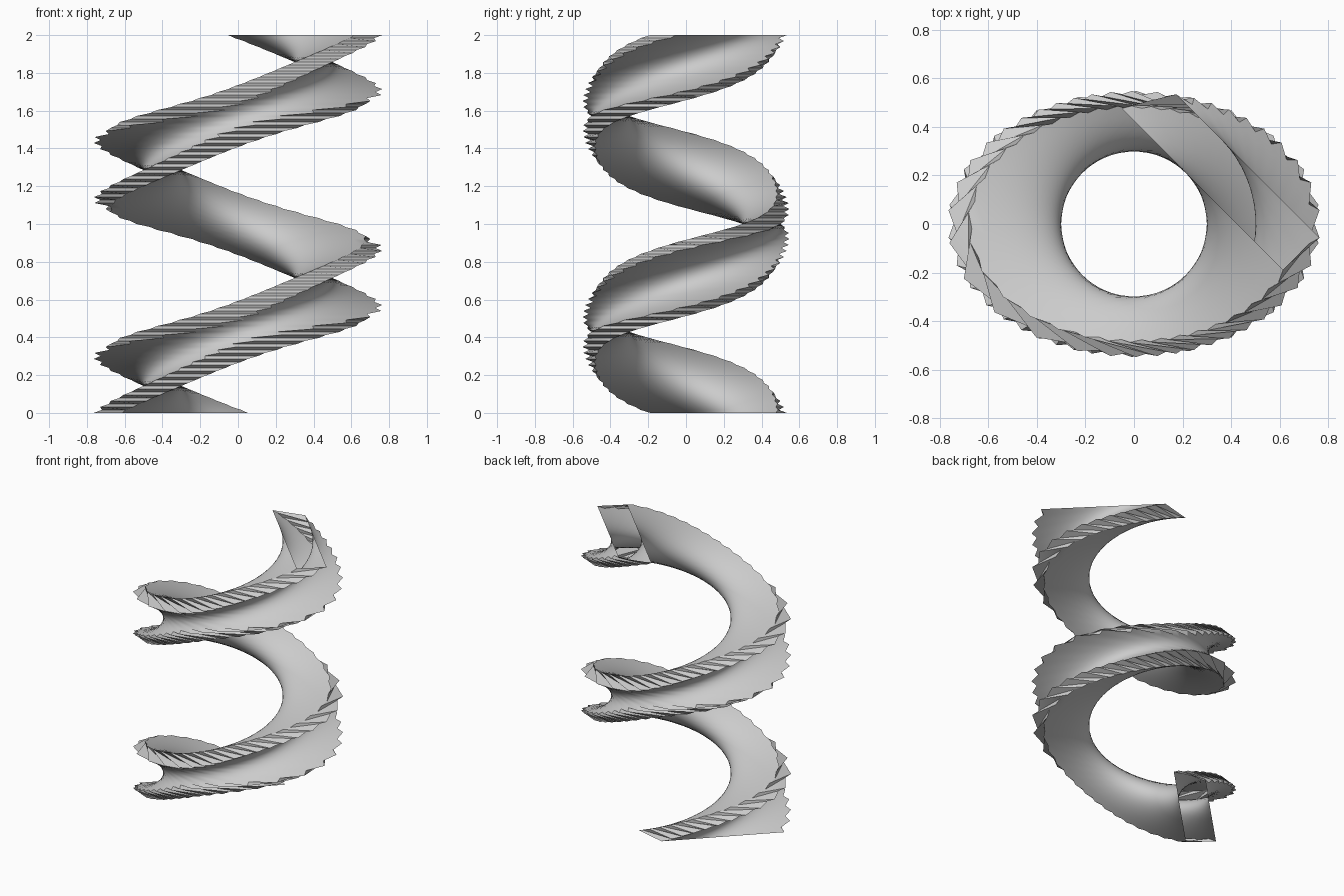
import bpy, bmesh
from math import sin, cos, sqrt, radians

if "Cube" in bpy.data.objects:
    bpy.data.objects.remove(bpy.data.objects["Cube"])

HEIGHT = 2.0
START, TWIST = 135, 630           # degrees: 1.75 right-handed turns
SLICES = 126                      # two slices per tooth
COLS = 16                         # points across each ruled face
A, B = 0.768, 0.548               # elliptical outline


def chord_ends(ang, d, f_a, f_b):
    """Ends of the line at distance d from the axis, cut by the scaled outline ellipse."""
    n = (cos(ang), sin(ang))
    t = (-sin(ang), cos(ang))
    qa = (t[0] / A) ** 2 + (t[1] / B) ** 2
    qb = 2 * d * (n[0] * t[0] / A ** 2 + n[1] * t[1] / B ** 2)
    qc = (d * n[0] / A) ** 2 + (d * n[1] / B) ** 2
    out = []
    for f, s in ((f_a, -1), (f_b, 1)):
        disc = max(qb * qb - 4 * qa * (qc - f * f), 0)
        u = (-qb + s * sqrt(disc)) / (2 * qa)
        out.append((d * n[0] + u * t[0], d * n[1] + u * t[1]))
    return out


def row(p, q):
    return [(p[0] + (q[0] - p[0]) * i / COLS, p[1] + (q[1] - p[1]) * i / COLS)
            for i in range(COLS + 1)]


# twisted channel: inner face, outer face and toothed rims, open at both ends
bm = bmesh.new()
rings = []
for k in range(SLICES + 1):
    ang = radians(START + TWIST * k / SLICES)
    z = HEIGHT * k / SLICES
    peak = k % 2 == 0
    f_out = 1.0 if peak else 0.95
    f_in = 0.87 if peak else 0.89
    inner = row(*chord_ends(ang, 0.3, f_in, f_in))
    outer = row(*chord_ends(ang, 0.5, f_out, f_out))
    rings.append([bm.verts.new((x, y, z)) for x, y in inner + outer[::-1]])

for lo, hi in zip(rings, rings[1:]):
    m = len(lo)
    for i in range(m):
        j = (i + 1) % m
        bm.faces.new((lo[i], lo[j], hi[j], hi[i]))
bmesh.ops.recalc_face_normals(bm, faces=bm.faces)

me = bpy.data.meshes.new("twisted_channel")
bm.to_mesh(me)
bm.free()
ob = bpy.data.objects.new("twisted_channel", me)
bpy.context.collection.objects.link(ob)
bpy.context.view_layer.objects.active = ob
ob.select_set(True)
bpy.ops.object.shade_smooth_by_angle(angle=radians(30))
